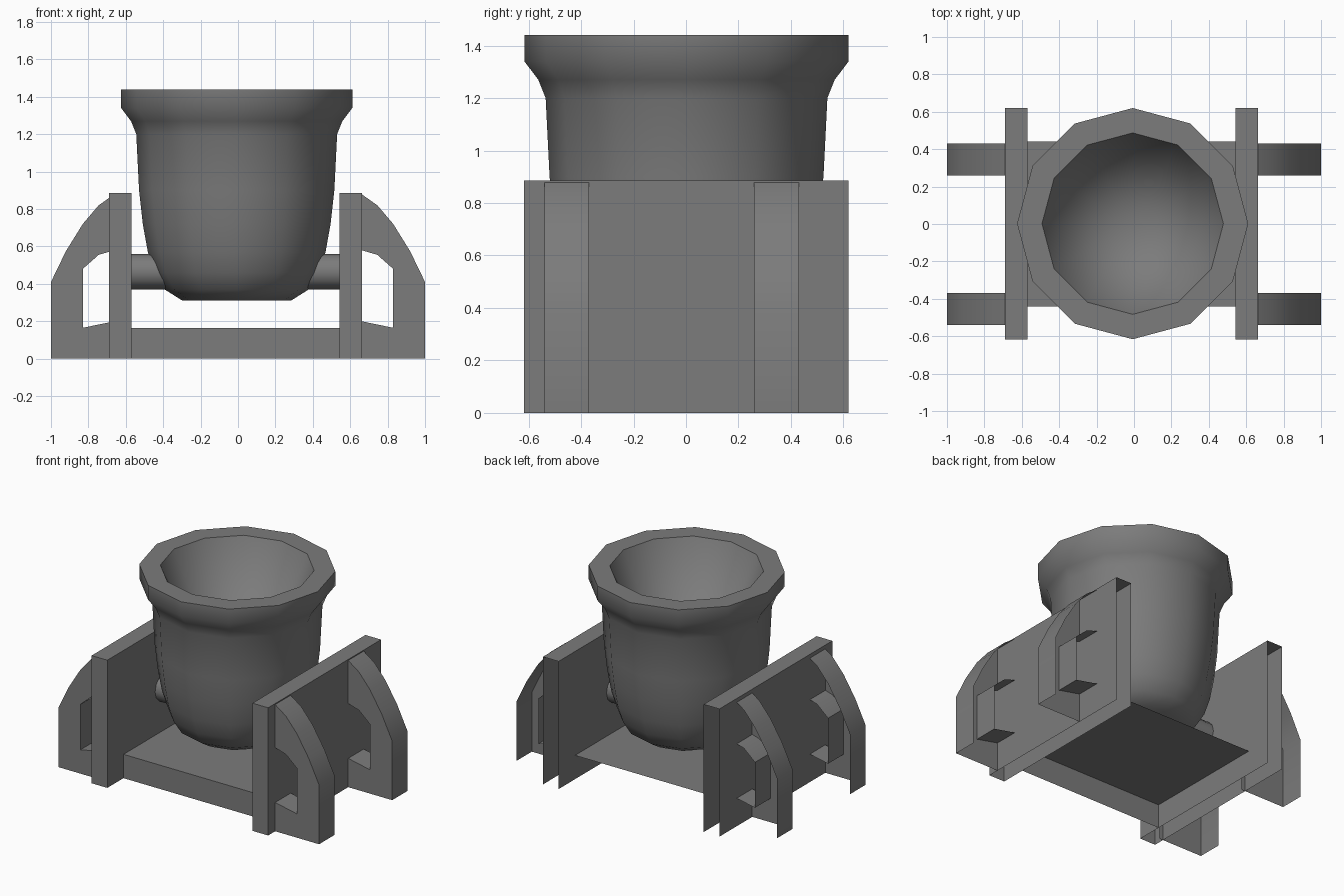
import bpy, bmesh, math

if "Cube" in bpy.data.objects:
    bpy.data.objects.remove(bpy.data.objects["Cube"])

CX = -0.0125  # the cradle sits slightly left of centre

iron = bpy.data.materials.new("dark_iron")
iron.diffuse_color = (.2, .2, .2, 1)
iron.use_nodes = True
iron.node_tree.nodes["Principled BSDF"].inputs["Base Color"].default_value = iron.diffuse_color


def finish(ob, angle):
    ob.data.materials.append(iron)
    bpy.ops.object.select_all(action='DESELECT')
    ob.select_set(True)
    bpy.context.view_layer.objects.active = ob
    bpy.ops.object.shade_smooth_by_angle(angle=math.radians(angle))


def make_object(name, bm, angle):
    bmesh.ops.recalc_face_normals(bm, faces=bm.faces)
    mesh = bpy.data.meshes.new(name)
    bm.to_mesh(mesh)
    bm.free()
    ob = bpy.data.objects.new(name, mesh)
    bpy.context.collection.objects.link(ob)
    finish(ob, angle)
    return ob


def open_shell(name, profile, y0, y1, skip):
    """Profile in XZ pulled along y: front face and walls, open at the back and on skipped edges."""
    bm = bmesh.new()
    front = [bm.verts.new((x, y0, z)) for x, z in profile]
    back = [bm.verts.new((x, y1, z)) for x, z in profile]
    bm.faces.new(front)
    n = len(profile)
    for i in range(n):
        if i not in skip:
            j = (i + 1) % n
            bm.faces.new((front[i], front[j], back[j], back[i]))
    return make_object(name, bm, 32)


def open_box(name, x0, x1, y0, y1, z1):
    return open_shell(name, [(x0, 0), (x1, 0), (x1, z1), (x0, z1)], y0, y1, {0})


# Mortar barrel: one lathed profile, outside from the base up, then down the conical bore
profile = [(0, .31), (.29, .31), (.385, .37), (.44, .46), (.475, .57), (.502, .72),
           (.522, .90), (.537, 1.2), (.565, 1.27), (.618, 1.34), (.618, 1.44),
           (.485, 1.44), (0, .45)]
bm = bmesh.new()
verts = [bm.verts.new((r, 0, z)) for r, z in profile]
edges = [bm.edges.new(pair) for pair in zip(verts, verts[1:])]
bmesh.ops.spin(bm, geom=verts + edges, cent=(0, 0, 0), axis=(0, 0, 1),
               angle=math.tau, steps=12, use_duplicate=False)
bmesh.ops.remove_doubles(bm, verts=bm.verts, dist=1e-4)
barrel = make_object("barrel", bm, 60)
barrel.location = (-0.007, 0.002, 0)

# Trunnion stubs on both sides of the barrel
for side, name in ((-1, "left_trunnion"), (1, "right_trunnion")):
    bpy.ops.mesh.primitive_cylinder_add(vertices=12, radius=.095, depth=.22, end_fill_type='NOTHING',
                                        location=(CX + side * .447, 0, .465),
                                        rotation=(0, math.pi / 2, 0))
    bpy.context.object.name = name
    finish(bpy.context.object, 60)

# Bed and the two cheek plates
open_box("bed", CX - .557, CX + .557, -.44, .44, .165)
open_box("left_cheek", -.69, -.57, -.617, .62, .885)
open_box("right_cheek", .543, .663, -.617, .62, .885)

# Arched braces, mirrored to the other side
brace = [(.66, 0), (1, 0), (1, .41), (.92, .575), (.83, .72), (.745, .82), (.66, .88),
         (.66, .58), (.745, .555), (.83, .48), (.83, .165), (.66, .20)]
for y0, y1, name in ((-.54, -.37, "front_braces"), (.26, .43, "back_braces")):
    ob = open_shell(name, brace, y0, y1, {0, 6, 11})
    ob.modifiers.new("Mirror", 'MIRROR')
